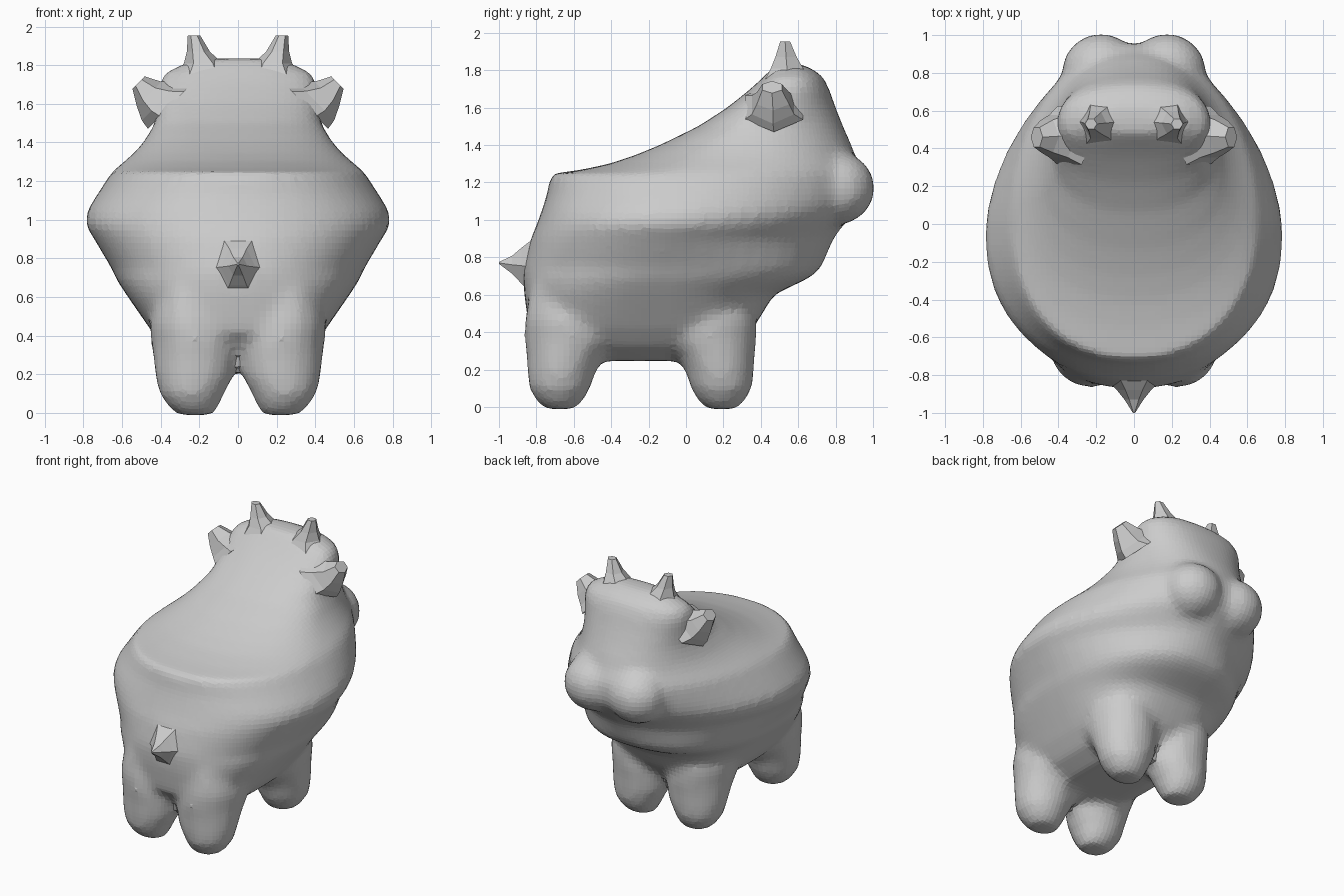
import bpy, bmesh, math
from mathutils import Vector

if "Cube" in bpy.data.objects:
    bpy.data.objects.remove(bpy.data.objects["Cube"])


def loft(bm, rings):
    """Skin closed rings of equal length and cap both ends."""
    rows = [[bm.verts.new(p) for p in r] for r in rings]
    n = len(rows[0])
    for a, b in zip(rows, rows[1:]):
        for i in range(n):
            bm.faces.new((a[i], a[(i + 1) % n], b[(i + 1) % n], b[i]))
    bm.faces.new(rows[0][::-1])
    bm.faces.new(rows[-1])


def clamp(v, top):
    return max(0, min(v, top))


def egg(z, w, back, mid, front, count=48):
    """Horizontal section: boxy near the belly, egg-shaped at the muzzle."""
    nb = 2.2 + clamp((.74 - z) * 2.5, .8) + clamp((z - 1.3) * .6, .25)
    nf = 1.8 + clamp((.9 - z) * 2.5, 1.2) + clamp((z - 1.13) * 1.4, .55)
    pts = []
    for i in range(count):
        t = 2 * math.pi * i / count
        c, s = math.cos(t), math.sin(t)
        n, h = (nf, front - mid) if s > 0 else (nb, mid - back)
        pts.append((w * math.copysign(abs(c) ** (2 / n), c),
                    mid + h * math.copysign(abs(s) ** (2 / n), s), z))
    return pts


def finish(bm, name):
    bmesh.ops.recalc_face_normals(bm, faces=bm.faces)
    me = bpy.data.meshes.new(name)
    bm.to_mesh(me)
    bm.free()
    ob = bpy.data.objects.new(name, me)
    bpy.context.collection.objects.link(ob)
    return ob


# Trunk and head: z, half width, rear y, widest y, nose y
bm = bmesh.new()
sections = [
    (.245, .22, -.56, -.25, .08), (.32, .36, -.74, -.25, .26),
    (.42, .445, -.84, -.25, .36), (.60, .57, -.865, -.21, .47),
    (.69, .63, -.87, -.18, .66), (.74, .65, -.87, -.15, .72),
    (.90, .745, -.83, -.1, .79), (.97, .79, -.80, -.07, .84),
    (1.04, .785, -.775, -.04, .91), (1.13, .73, -.745, 0, .96),
    (1.245, .655, -.725, .04, .955), (1.268, .63, -.56, .07, .945),
    (1.3, .59, -.41, .11, .93), (1.345, .54, -.275, .18, .905),
    (1.4, .49, -.14, .25, .885), (1.5, .43, .065, .38, .84),
    (1.6, .415, .22, .46, .80), (1.7, .41, .345, .52, .765),
    (1.76, .38, .41, .54, .735), (1.80, .30, .45, .55, .69),
    (1.835, .20, .49, .55, .61)]
loft(bm, [egg(*s) for s in sections])
# Legs: z, x, half width, half depth, lean towards the belly
leg = ((-.012, .22, .09, .08, 0), (.03, .23, .13, .125, 0),
       (.1, .24, .17, .165, 0), (.19, .225, .205, .185, .01),
       (.28, .22, .22, .21, .03), (.36, .22, .23, .25, .06),
       (.46, .24, .22, .25, .06), (.64, .24, .18, .20, .04))
for side in (-1, 1):
    for y, lean in ((-.675, 1), (.19, -1)):
        loft(bm, [[(side * x + rx * math.cos(i * math.pi / 8),
                    y + lean * k + ry * math.sin(i * math.pi / 8), z)
                   for i in range(16)] for z, x, rx, ry, k in leg])
    # Muzzle halves
    for v in bmesh.ops.create_icosphere(bm, subdivisions=3, radius=.21)["verts"]:
        v.co = Vector((side * .175 + v.co.x, .80 + v.co.y, 1.17 + v.co.z * .95))
body = finish(bm, "body_and_legs")
# Fuse the overlapping volumes and soften the joins
m = body.modifiers.new("fuse", "REMESH")
m.mode, m.voxel_size = "VOXEL", .032
m = body.modifiers.new("soften", "SMOOTH")
m.factor, m.iterations = .5, 6


def spike(name, path, u, v, flip=1):
    """Six-sided taper along u x v; path holds centre and two radii."""
    bm = bmesh.new()
    u, v = Vector(u), Vector(v)
    rings = []
    for c, a, b in path:
        ring = [Vector(c) + u * a * math.cos(i * math.pi / 3)
                + v * b * math.sin(i * math.pi / 3) for i in range(6)]
        rings.append([(p.x * flip, p.y, p.z) for p in ring])
    loft(bm, rings)
    return finish(bm, name)


for side, tag in ((-1, "left"), (1, "right")):
    # Horns, flared into the crown
    spike("horn_" + tag, [((.18, .54, 1.74), .15, .14), ((.18, .54, 1.81), .10, .10),
                          ((.205, .535, 1.87), .06, .066),
                          ((.228, .53, 1.955), .032, .03)],
          (1, 0, 0), (0, 1, 0), side)
    # Ears, flared into the side of the head
    spike("ear_" + tag, [((.34, .47, 1.60), .18, .18), ((.40, .465, 1.615), .14, .13),
                         ((.46, .465, 1.65), .09, .10),
                         ((.515, .46, 1.71), .045, .06)],
          (-.7, 0, .72), (0, 1, 0), side)
# Tail, flared into the rump
spike("tail", [((0, -.82, .75), .15, .17), ((0, -.88, .755), .09, .11),
               ((0, -.93, .76), .05, .055), ((0, -1.0, .77), .006, .006)],
      (1, 0, 0), (0, 0, 1))
